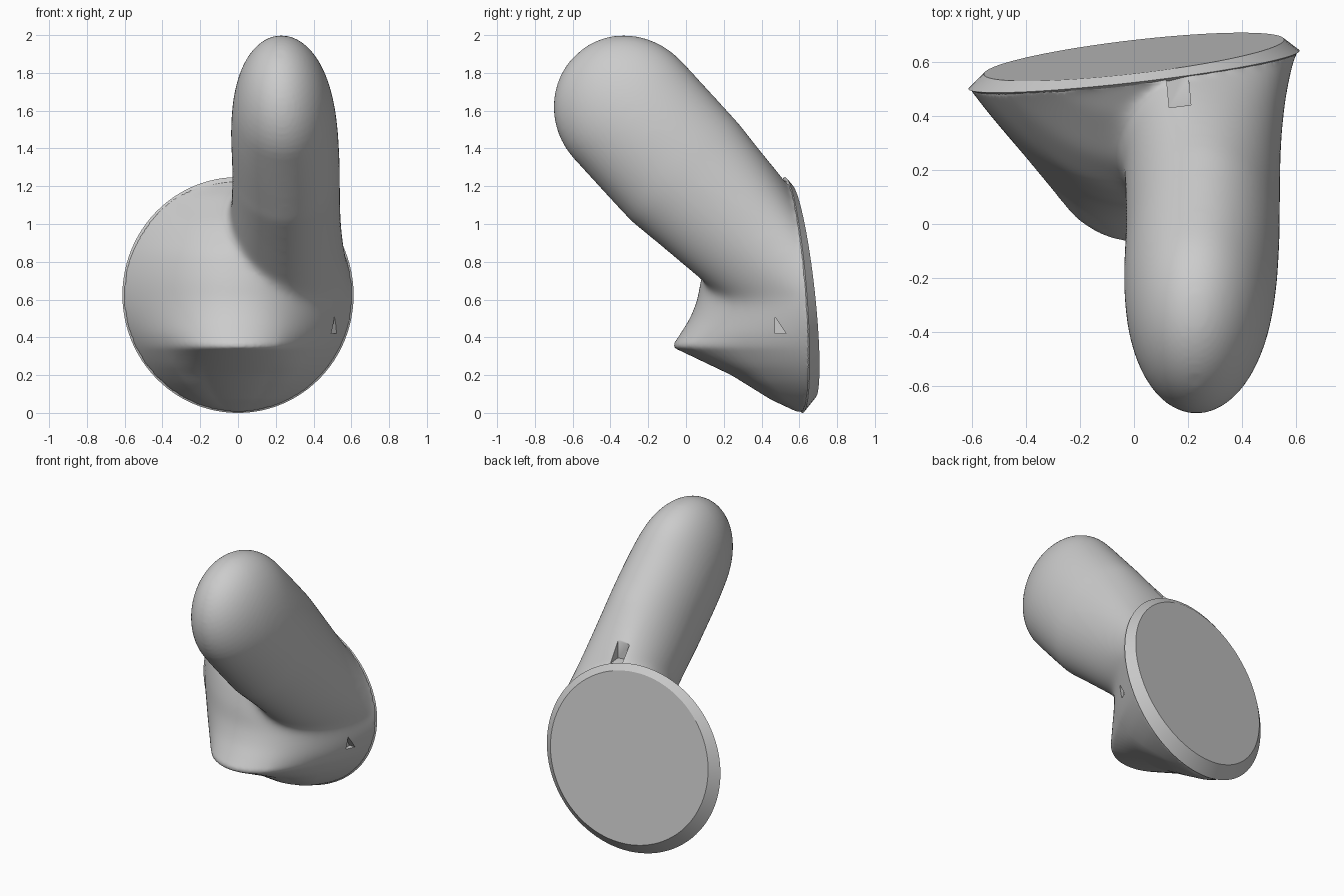
import bpy, bmesh
from math import sin, cos, pi, sqrt
from mathutils import Vector

cube = bpy.data.objects.get("Cube")
if cube:
    bpy.data.objects.remove(cube)

gray = bpy.data.materials.new("plain gray")
gray.use_nodes = True
GRAY = (0.6, 0.6, 0.6, 1)
gray.diffuse_color = GRAY
gray.node_tree.nodes["Principled BSDF"].inputs["Base Color"].default_value = GRAY

MID = 0.624     # height of the base plate centre
RADIUS = 0.612
TALL = 1.02     # the plate is slightly taller than wide


def rim_y(x, z):
    """Depth of the tilted base plate plane."""
    return 0.57 + 0.115 * x - 0.075 * (z - MID)


def loft(name, rings):
    """Skin a list of equal-sized rings and cap both ends."""
    bm = bmesh.new()
    rows = [[bm.verts.new(p) for p in ring] for ring in rings]
    n = len(rows[0])
    for a, b in zip(rows, rows[1:]):
        for i in range(n):
            j = (i + 1) % n
            bm.faces.new((a[i], a[j], b[j], b[i]))
    bm.faces.new(rows[0])
    bm.faces.new(rows[-1])
    bmesh.ops.recalc_face_normals(bm, faces=bm.faces)
    mesh = bpy.data.meshes.new(name)
    bm.to_mesh(mesh)
    bm.free()
    mesh.materials.append(gray)
    obj = bpy.data.objects.new(name, mesh)
    bpy.context.collection.objects.link(obj)
    return obj


def interpolate(points, v):
    for (a, fa), (b, fb) in zip(points, points[1:]):
        if v <= b:
            return fa + (fb - fa) * (v - a) / (b - a)
    return points[-1][1]


def clamp(v):
    return max(0, min(1, v))


def apply_modifiers(obj):
    bpy.context.view_layer.objects.active = obj
    for mod in list(obj.modifiers):
        bpy.ops.object.modifier_apply(modifier=mod.name)


def smooth(obj, angle):
    bpy.ops.object.select_all(action="DESELECT")
    obj.select_set(True)
    bpy.context.view_layer.objects.active = obj
    bpy.ops.object.shade_smooth_by_angle(angle=angle)


# Base plate; its bevelled back is thicker and wider towards the bottom
def plate_ring(r, dy, slope=0, lift=0):
    pts = []
    for i in range(96):
        x, z = r * cos(2 * pi * i / 96), MID + lift + TALL * r * sin(2 * pi * i / 96)
        pts.append((x, rim_y(x, z) + dy - slope * (z - MID), z))
    return pts


plate = loft("base_plate", [plate_ring(0.59, -0.012), plate_ring(RADIUS, 0),
                            plate_ring(0.555, 0.05, 0.035, 0.02)])
smooth(plate, 0.3)

# Flared body as horizontal bell-shaped sections; the lip is sharp only mid-way
UPPER = [(0.6, 0.06), (0.7, 0.075), (0.85, 0.12), (1.0, 0.23), (1.15, 0.4), (1.25, 0.55)]
SHARP = [(0, 0.6), (0.07, 0.45), (0.2, 0.24), (0.35, -0.075), (0.42, -0.03), (0.5, 0.02)] + UPPER
SOFT = [(0, 0.6), (0.07, 0.42), (0.16, 0.25), (0.25, 0.11), (0.35, -0.01), (0.42, -0.01),
        (0.5, 0.025)] + UPPER
sections = []
inner = RADIUS - 0.006
for k in range(1, 80):
    h = -cos(pi * k / 80)
    z, w = MID + TALL * inner * h, inner * sqrt(1 - h * h)
    sharp, soft = interpolate(SHARP, z), interpolate(SOFT, z)
    ring = []
    for i in range(49):
        u = -cos(pi * i / 48)
        y = rim_y(w * u, z)
        front = sharp + (soft - sharp) * clamp((abs(u) - 0.4) / 0.3)
        ring.append((w * u, y + (front - y) * (1 - abs(u) ** 2.1), z))
    # straight back edge inside the plate
    ring += [(w, rim_y(w, z) + 0.004, z), (-w, rim_y(-w, z) + 0.004, z)]
    sections.append(ring)
body = loft("body", sections)

# Rounded arm that leans forward and up, flaring out where it meets the plate
ALONG = Vector((0, 0.675, -0.738))
ACROSS = Vector((0, 0.738, 0.675))


def arm_ring(t):
    """Section at distance t from the tip."""
    taper = clamp(t / 0.8)
    hx = 0.286 * sqrt(1 - (1 - taper) ** 3.2)
    hn = 0.386 * sqrt(1 - (1 - clamp(t / 0.4)) ** 2)
    cx = 0.226 + 0.028 * taper
    return [ALONG * (t - 1.792) + ACROSS * (0.857 + hn * sin(a)) + Vector((cx + hx * cos(a), 0, 0))
            for a in (2 * pi * i / 64 for i in range(64))]


rings = [arm_ring(0.4 * (1 - cos(pi / 2 * k / 16))) for k in range(1, 17)]
rings += [arm_ring(0.4 + 0.05 * k) for k in range(1, 10)]
end = []
for i in range(64):
    a = 2 * pi * i / 64
    v = Vector((0.25 + 0.37 * cos(a), 0, 0.12 + 0.5 * sin(a)))
    if v.length > 0.6:
        v *= 0.6 / v.length
    v.z += MID
    end.append(Vector((v.x, rim_y(v.x, v.z), v.z)))
start = rings[-1]
for k in range(1, 13):
    f = k / 12
    ring = [p.lerp(q, f) for p, q in zip(start, end)]
    for r, p, q in zip(ring, start, end):
        r.x = p.x + (q.x - p.x) * f ** 3
    rings.append(ring)
arm = loft("arm", rings)

# Join body and arm into one skin, then soften the blend between them
union = body.modifiers.new("union", "BOOLEAN")
union.operation, union.solver, union.object = "UNION", "EXACT", arm
remesh = body.modifiers.new("remesh", "REMESH")
remesh.mode, remesh.voxel_size = "VOXEL", 0.012
apply_modifiers(body)
bpy.data.objects.remove(arm)
body.name = "body_and_arm"

blend = body.vertex_groups.new(name="blend")
for v in body.data.vertices:
    x, y, z = v.co
    from_rim = (rim_y(x, z) - y - 0.01) / 0.15
    from_lip = (z - 0.38) / 0.15
    from_tip = (y + 0.4) / 0.3
    blend.add([v.index], clamp(min(from_rim, from_lip, from_tip)), "REPLACE")
for name, group, count in (("soften", "blend", 110), ("even", "", 2)):
    mod = body.modifiers.new(name, "SMOOTH")
    mod.factor, mod.iterations, mod.vertex_group = 0.5, count, group
apply_modifiers(body)

# Two small notches: a slot on top and a triangular one on the side
slot = [(0.13, 0.43), (0.21, 0.44), (0.2, 0.55), (0.12, 0.54)]
wedge = [(0.47, 0.42), (0.53, 0.42), (0.47, 0.51)]
cutters = [loft("slot_cutter", [[(x, y, z) for x, y in slot] for z in (1.21, 1.5)]),
           loft("wedge_cutter", [[(x, y, z) for y, z in wedge] for x in (0.48, 0.7)])]
for c in cutters:
    c.hide_render = True
    mod = body.modifiers.new("notch", "BOOLEAN")
    mod.operation, mod.solver, mod.object = "DIFFERENCE", "EXACT", c
apply_modifiers(body)
for c in cutters:
    bpy.data.objects.remove(c)
body.data.materials.clear()
body.data.materials.append(gray)
smooth(body, 0.75)
